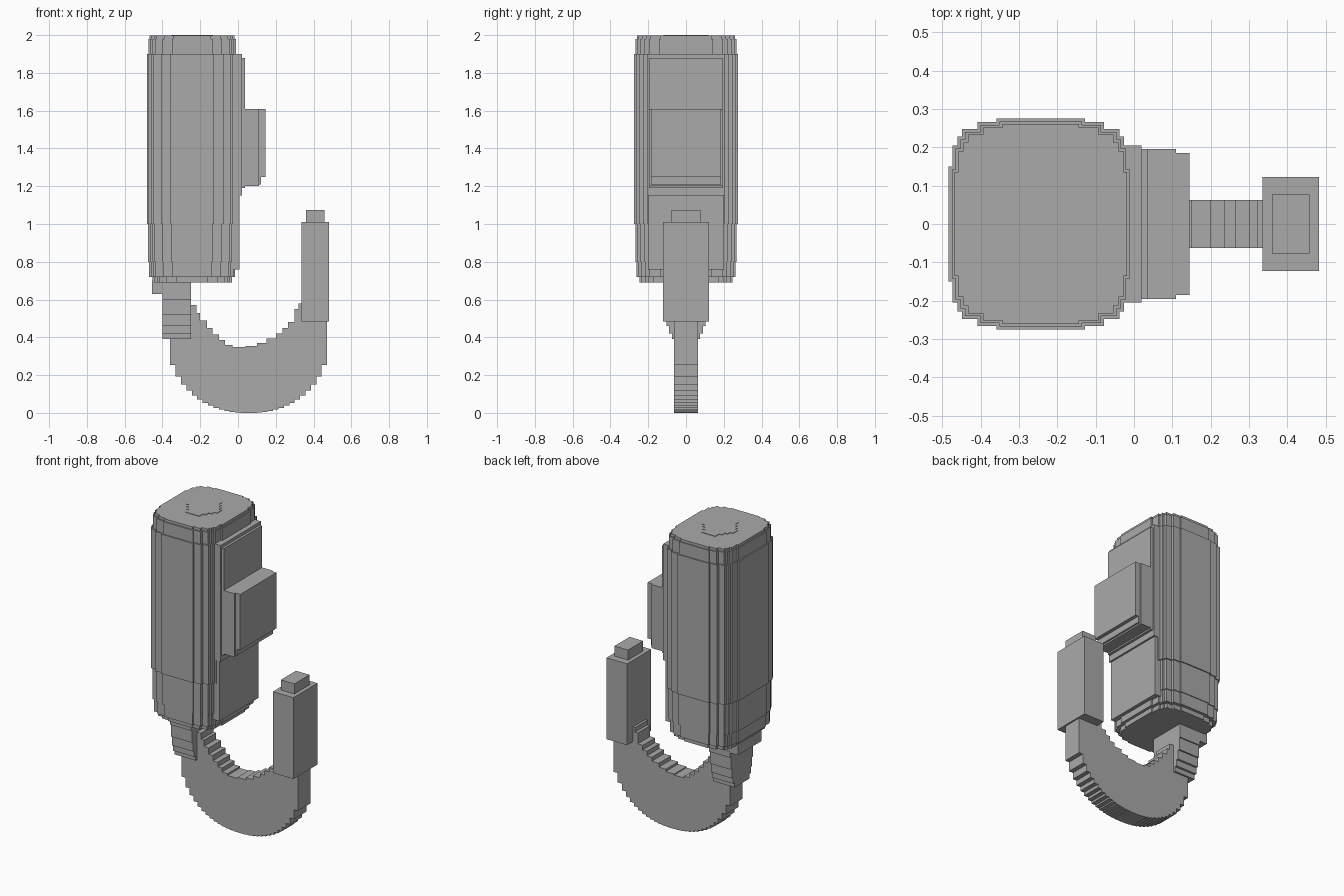
import bpy
import bmesh

old = bpy.data.objects.get("Cube")
if old:
    bpy.data.objects.remove(old, do_unlink=True)

GREY = (0.4, 0.4, 0.4, 1)
grey = bpy.data.materials.new("plain grey")
grey.use_nodes = True
grey.diffuse_color = GREY
grey.node_tree.nodes["Principled BSDF"].inputs["Base Color"].default_value = GREY


def finish(name, bm):
    bmesh.ops.recalc_face_normals(bm, faces=bm.faces)
    mesh = bpy.data.meshes.new(name)
    bm.to_mesh(mesh)
    bm.free()
    mesh.materials.append(grey)
    obj = bpy.data.objects.new(name, mesh)
    bpy.context.collection.objects.link(obj)
    return obj


def loft(name, rings):
    """Skin a list of equal-length rings and cap both ends."""
    bm = bmesh.new()
    loops = [[bm.verts.new(p) for p in ring] for ring in rings]
    n = len(loops[0])
    for a, b in zip(loops, loops[1:]):
        for i in range(n):
            j = (i + 1) % n
            bm.faces.new((a[i], a[j], b[j], b[i]))
    bm.faces.new(loops[0])
    bm.faces.new(loops[-1])
    return finish(name, bm)


def box(name, x0, x1, hy, z0, z1):
    ring = [(x0, -hy), (x1, -hy), (x1, hy), (x0, hy)]
    return loft(name, [[(x, y, z) for x, y in ring] for z in (z0, z1)])


def stair_outline(steps, inset=0.0, cx=-0.243):
    """Four mirrored stepped corners from (half width, half depth) pairs."""
    quarter = []
    for k, (hx, hy) in enumerate(steps):
        if k:
            quarter.append((steps[k - 1][0] - inset, hy - inset))
        quarter.append((hx - inset, hy - inset))
    pts = []
    for sx, sy in ((1, 1), (1, -1), (-1, -1), (-1, 1)):
        part = quarter if sx * sy > 0 else quarter[::-1]
        pts += [(cx + sx * x, sy * y) for x, y in part]
    return pts


# Main body: stepped rounded column that narrows slightly at both ends
corner = [(.115, .275), (.165, .266), (.205, .248), (.217, .228), (.23, .205), (.24, .15)]
levels = [(.69, .03), (.72, .012), (.8, .007), (1.0, 0), (1.7, 0),
          (1.9, .008), (1.98, .015), (1.997, .03)]
rings = []
for k, (z, inset) in enumerate(levels):
    if k and inset != levels[k - 1][1]:
        rings.append([(x, y, z) for x, y in stair_outline(corner, levels[k - 1][1])])
    rings.append([(x, y, z) for x, y in stair_outline(corner, inset)])
loft("body", rings)

# Cross-shaped cap detail on the top
cross = stair_outline([(.05, .118), (.07, .08), (.09, .05), (.11, .025)])
loft("top_cross", [[(x, y, z) for x, y in cross] for z in (1.99, 2.0)])

# Side plates and the protruding block
box("lower_side_plate", -.05, .008, .2, .76, 1.15)
box("upper_side_plate", -.05, .02, .205, 1.15, 1.9)
box("upper_side_panel", 0, .036, .195, 1.19, 1.88)
box("block_base", 0, .11, .195, 1.2, 1.61)
box("block_front", .1, .145, .185, 1.25, 1.61)
box("block_lip", .1, .122, .185, 1.21, 1.25)

# Neck below the body, stepping inward as it descends
box("neck_shoulder", -.455, -.25, .12, .63, .7)
for k, (hy, z0, z1) in enumerate([(.122, .6, .64), (.114, .52, .6), (.104, .46, .52),
                                  (.09, .42, .46), (.075, .39, .42)]):
    box(f"neck_step_{k + 1}", -.4, -.25, hy, z0, z1)


# Curved hook with stepped inner and outer edges
def stairs(points):
    out = [points[0]]
    for (xa, za), (xb, zb) in zip(points, points[1:]):
        out += [(xb, za), (xb, zb)]
    return out


COLS = 30
outer = []
for k in range(COLS + 1):
    t = -1 + 2 * k / COLS
    drop = (1 - abs(t) ** 2.2) ** (1 / 2.2)
    outer.append((.042 + .43 * t, .43 - .43 * drop))
inner = [(.34, .58), (.32, .55), (.3, .48), (.265, .45), (.235, .42), (.2, .395),
         (.15, .37), (.1, .355), (.04, .348), (-.03, .36), (-.07, .385), (-.1, .415),
         (-.135, .45), (-.165, .49), (-.2, .53), (-.22, .57), (-.25, .62)]
profile = stairs(outer) + [(.472, .58)] + stairs(inner) + [(-.25, .69), (-.388, .69)]
loft("hook", [[(x, y, z) for x, z in profile] for y in (-.063, .063)])

# Upright tip with a small nub
box("hook_tip", .335, .482, .123, .485, 1.01)
box("tip_nub", .36, .457, .077, 1.0, 1.075)
